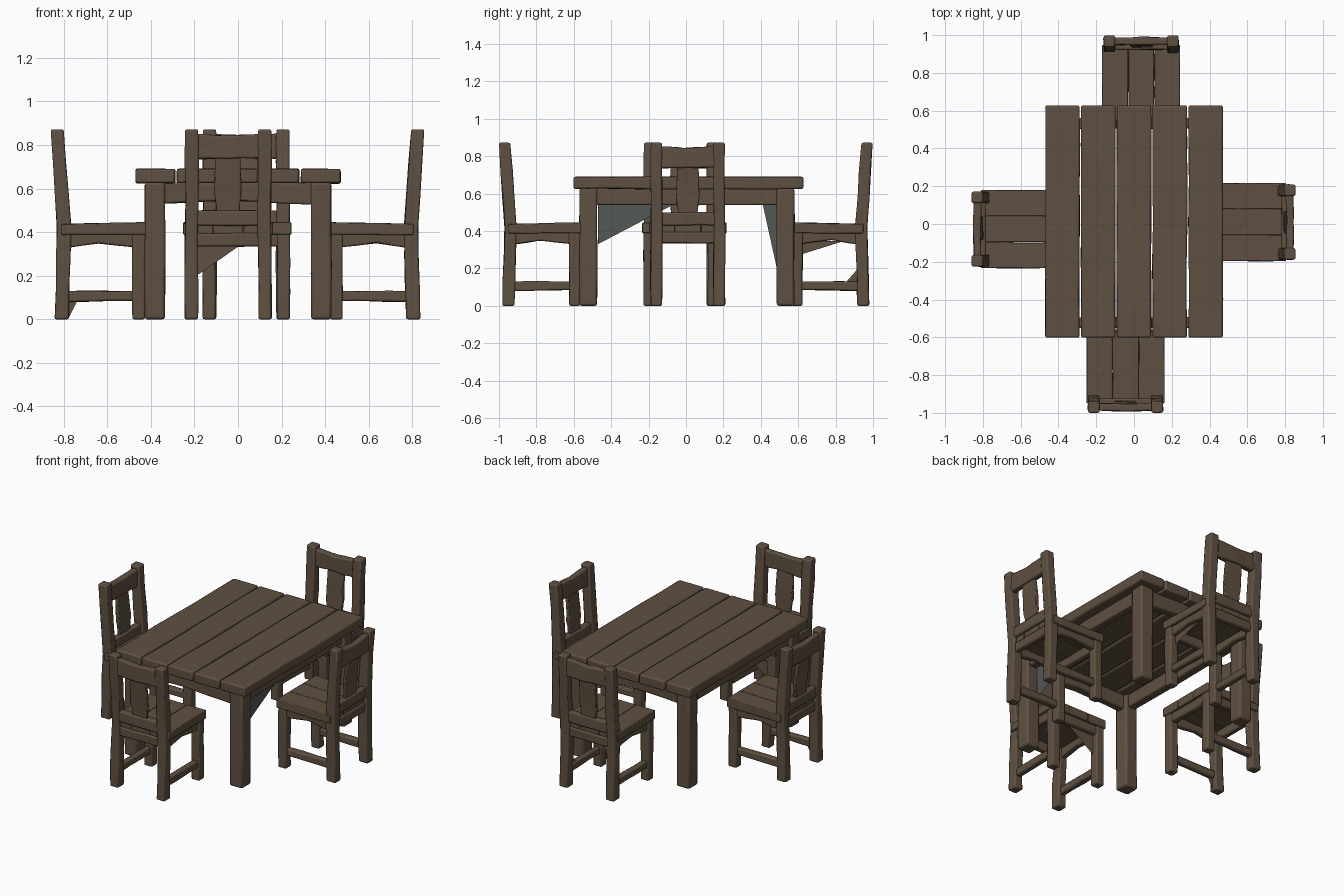
import bpy, bmesh, math, random
from mathutils import Matrix, Vector

if "Cube" in bpy.data.objects:
    bpy.data.objects.remove(bpy.data.objects["Cube"])

random.seed(4)

def material(name, rgb):
    m = bpy.data.materials.new(name)
    m.diffuse_color = (*rgb, 1)
    m.use_nodes = True
    m.node_tree.nodes["Principled BSDF"].inputs["Base Color"].default_value = m.diffuse_color
    return m

WOOD = material("dark wood", (0.115, 0.081, 0.054))
WEB = material("grey cobweb", (0.085, 0.098, 0.092))

def finish(name, bm, mat):
    me = bpy.data.meshes.new(name)
    bm.to_mesh(me)
    bm.free()
    me.materials.append(mat)
    ob = bpy.data.objects.new(name, me)
    bpy.context.collection.objects.link(ob)
    return ob

def beam(name, axis, stations, M=Matrix(), cuts=2, jit=0.003, bevel=0.008):
    """Hand-hewn beam. Stations along the axis: (t, u0, u1, v0, v1),
    where u, v are the other two axes in x, y, z order."""
    rows = []
    for a, b in zip(stations, stations[1:]):
        for k in range(cuts + 1):
            f = k / (cuts + 1)
            rows.append([p + (q - p) * f for p, q in zip(a, b)])
    rows.append(list(stations[-1]))
    bm = bmesh.new()
    rings = []
    for i, (t, u0, u1, v0, v1) in enumerate(rows):
        inner = 0 < i < len(rows) - 1
        ring = []
        for u, v in ((u0, v0), (u1, v0), (u1, v1), (u0, v1)):
            if inner:
                u += random.uniform(-jit, jit)
                v += random.uniform(-jit, jit)
            co = [u, v]
            co.insert(axis, t)
            ring.append(bm.verts.new(M @ Vector(co)))
        rings.append(ring)
    for r, s in zip(rings, rings[1:]):
        for k in range(4):
            n = (k + 1) % 4
            bm.faces.new((r[k], r[n], s[n], s[k]))
    bm.faces.new(rings[0][::-1])
    bm.faces.new(rings[-1])
    bmesh.ops.recalc_face_normals(bm, faces=bm.faces)
    ob = finish(name, bm, WOOD)
    mod = ob.modifiers.new("worn edges", 'BEVEL')
    mod.width = bevel
    mod.segments = 2
    mod.limit_method = 'ANGLE'
    mod.angle_limit = math.radians(40)
    bpy.context.view_layer.objects.active = ob
    ob.select_set(True)
    bpy.ops.object.shade_smooth_by_angle(angle=math.radians(35))
    ob.select_set(False)
    return ob

def side(s, a, b):
    return (a, b) if s > 0 else (-b, -a)

# ---- table ----
for i in range(5):
    c = -0.379 + i * 0.1895
    beam(f"table_plank_{i + 1}", 1, [(-0.602, c - 0.091, c + 0.091, 0.625, 0.69),
                                     (0.628, c - 0.091, c + 0.091, 0.625, 0.69)],
         cuts=5, bevel=0.01)
for sx in (-1, 1):
    for y0, y1 in ((-0.57, -0.475), (0.485, 0.58)):
        x0, x1 = side(sx, 0.335, 0.428)
        beam("table_leg", 2, [(0, x0, x1, y0, y1), (0.628, x0, x1, y0, y1)], bevel=0.012)
    x0, x1 = side(sx, 0.355, 0.41)
    beam("table_side_apron", 1, [(-0.5, x0, x1, 0.54, 0.627), (0.51, x0, x1, 0.54, 0.627)])
for y0, y1 in ((-0.55, -0.495), (0.505, 0.56)):
    beam("table_end_apron", 0, [(-0.36, y0, y1, 0.53, 0.627), (0, y0, y1, 0.545, 0.627),
                                (0.36, y0, y1, 0.525, 0.627)])

# ---- chair: local y = 0 at the back of the top, +y towards the table ----
def chair(label, M):
    def part(n, *a, **k):
        beam(f"{label}_chair_{n}", *a, M=M, **k)
    for s in (-1, 1):
        x0, x1 = side(s, 0.138, 0.198)
        part("back_post", 2, [(0, x0, x1, 0.018, 0.083), (0.42, x0, x1, 0.03, 0.092),
                              (0.872, x0, x1, 0.0, 0.06)], jit=0.004)
        x0, x1 = side(s, 0.142, 0.2)
        part("front_leg", 2, [(0, x0, x1, 0.375, 0.433), (0.395, x0, x1, 0.375, 0.433)])
        x0, x1 = side(s, 0.152, 0.19)
        part("side_stretcher", 1, [(0.06, x0, x1, 0.08, 0.13), (0.39, x0, x1, 0.085, 0.13)])
        part("side_apron", 1, [(0.06, x0, x1, 0.325, 0.395), (0.22, x0, x1, 0.35, 0.395),
                               (0.39, x0, x1, 0.33, 0.395)], cuts=1)
    # seat boards
    for i in (-1, 0, 1):
        x0, x1 = i * 0.138 - 0.0685, i * 0.138 + 0.0685
        part("seat_board", 1, [(0.05, x0, x1, 0.388, 0.438), (0.44, x0, x1, 0.39, 0.446)],
             bevel=0.004, jit=0.0015)
    # rails across the chair
    for n, y0, y1, z0, z1 in (("rear_apron", 0.04, 0.08, 0.335, 0.395),
                              ("front_apron", 0.385, 0.425, 0.335, 0.395),
                              ("lower_back_rail", 0.032, 0.075, 0.43, 0.5)):
        part(n, 0, [(-0.16, y0, y1, z0, z1), (0.16, y0, y1, z0, z1)])
    part("top_back_rail", 0, [(-0.16, 0.012, 0.052, 0.735, 0.853), (0, 0.008, 0.048, 0.738, 0.843),
                              (0.16, 0.012, 0.052, 0.74, 0.853)])
    # curved middle slat
    part("back_slat", 2, [(0.48, -0.05, 0.05, 0.042, 0.064), (0.58, -0.064, 0.06, 0.036, 0.058),
                          (0.75, -0.056, 0.056, 0.022, 0.044)], bevel=0.005)

for label, ang, x, y in (("front", 0, -0.045, -1.0), ("back", 180, 0.038, 0.998),
                         ("right", 90, 0.855, 0.01), ("left", -90, -0.86, -0.027)):
    chair(label, Matrix.Translation((x, y, 0)) @ Matrix.Rotation(math.radians(ang), 4, 'Z'))

# ---- thin triangular webs in the corners ----
for name, tri, mat in (
    ("table_front_web", ((0.36, -0.47, 0.545), (0.36, -0.47, 0.33), (0.36, -0.06, 0.545)), WEB),
    ("table_back_web", ((0.36, 0.49, 0.545), (0.36, 0.49, 0.18), (0.36, 0.41, 0.545)), WEB),
    ("front_seat_web", ((-0.19, -0.6, 0.34), (-0.19, -0.6, 0.2), (0.01, -0.6, 0.34)), WOOD),
    ("back_seat_web", ((0.2, 0.6, 0.35), (0.2, 0.6, 0.27), (0.2, 0.84, 0.345)), WOOD),
    ("back_stretcher_web", ((0.2, 0.92, 0.12), (0.2, 0.92, 0.2), (0.2, 0.85, 0.12)), WOOD),
    ("left_stretcher_web", ((-0.78, -0.2, 0.09), (-0.78, -0.2, 0.0), (-0.735, -0.2, 0.09)), WOOD)):
    bm = bmesh.new()
    bm.faces.new([bm.verts.new(p) for p in tri])
    finish(name, bm, mat)
